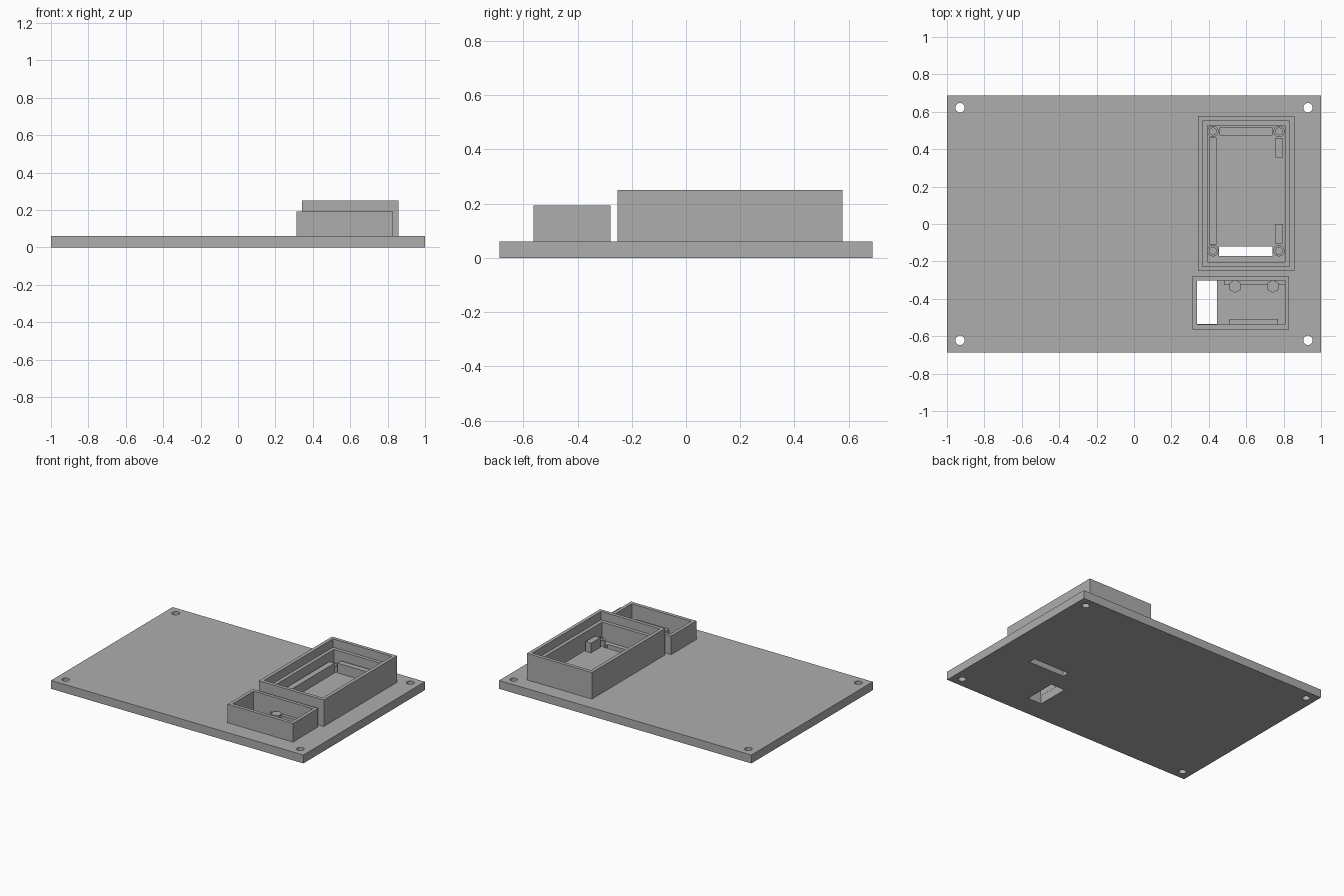
import bpy

cube = bpy.data.objects.get("Cube")
if cube:
    bpy.data.objects.remove(cube, do_unlink=True)

grey = bpy.data.materials.new("plain grey")
grey.use_nodes = True
GREY = (0.42, 0.42, 0.42, 1)
grey.diffuse_color = GREY
grey.node_tree.nodes["Principled BSDF"].inputs["Base Color"].default_value = GREY

BASE = 0.06   # top of the plate


def box(name, x0, x1, y0, y1, z0, z1):
    bpy.ops.mesh.primitive_cube_add(
        size=1, location=((x0 + x1) / 2, (y0 + y1) / 2, (z0 + z1) / 2))
    ob = bpy.context.object
    ob.name = name
    ob.scale = (x1 - x0, y1 - y0, z1 - z0)
    bpy.ops.object.transform_apply(location=False, rotation=False, scale=True)
    ob.data.materials.append(grey)
    return ob


def peg(name, x, y, z0, z1, radius, sides=32):
    bpy.ops.mesh.primitive_cylinder_add(
        vertices=sides, radius=radius, depth=z1 - z0, location=(x, y, (z0 + z1) / 2))
    ob = bpy.context.object
    ob.name = name
    ob.data.materials.append(grey)
    return ob


def cut(target, cutters):
    for cutter in cutters:
        cutter.hide_render = True
        mod = target.modifiers.new("cut", "BOOLEAN")
        mod.operation = "DIFFERENCE"
        mod.solver = "EXACT"
        mod.object = cutter
        bpy.context.view_layer.objects.active = target
        bpy.ops.object.modifier_apply(modifier=mod.name)
        bpy.data.objects.remove(cutter, do_unlink=True)


def smooth(ob):
    bpy.ops.object.select_all(action="DESELECT")
    ob.select_set(True)
    bpy.context.view_layer.objects.active = ob
    bpy.ops.object.shade_smooth_by_angle()


# Base plate with screw holes and two openings
plate = box("base_plate", -1, 1, -0.688, 0.688, 0, BASE)
holes = [peg("screw_hole", x, y, -0.1, 0.2, 0.025)
         for x in (-0.93, 0.93) for y in (-0.622, 0.622)]
holes.append(box("slot", 0.455, 0.74, -0.17, -0.12, -0.1, 0.2))
holes.append(box("window", 0.335, 0.445, -0.535, -0.302, -0.1, 0.2))
cut(plate, holes)
smooth(plate)

# Large tray: walls with a stepped lip
large = box("large_tray_wall", 0.342, 0.857, -0.252, 0.577, BASE, 0.25)
cut(large, [box("pocket", 0.392, 0.807, -0.202, 0.527, 0, 0.3),
            box("lip", 0.367, 0.832, -0.227, 0.552, 0.19, 0.3)])

# Rails and blocks inside the large tray
box("side_rail", 0.4, 0.442, -0.11, 0.463, BASE, 0.13)
box("back_rail", 0.457, 0.74, 0.474, 0.515, BASE, 0.13)
for label, y in (("front", -0.105), ("back", 0.355)):
    box(label + "_support_block", 0.753, 0.796, y, y + 0.105, BASE, 0.13)

# Hollow corner posts
for x in (0.422, 0.775):
    for y in (-0.143, 0.495):
        post = peg("corner_post", x, y, BASE, 0.1, 0.03)
        cut(post, [peg("bore", x, y, BASE + 0.005, 0.2, 0.018)])
        smooth(post)

# Small tray
small = box("small_tray_wall", 0.312, 0.83, -0.563, -0.278, BASE, 0.193)
cut(small, [box("pocket", 0.336, 0.806, -0.538, -0.302, 0, 0.3)])
box("small_back_rail", 0.48, 0.806, -0.325, -0.3, BASE, 0.09)
box("small_front_rail", 0.51, 0.77, -0.54, -0.508, BASE, 0.09)
for x in (0.54, 0.743):
    peg("hex_peg", x, -0.333, BASE, 0.1, 0.035, 6)
